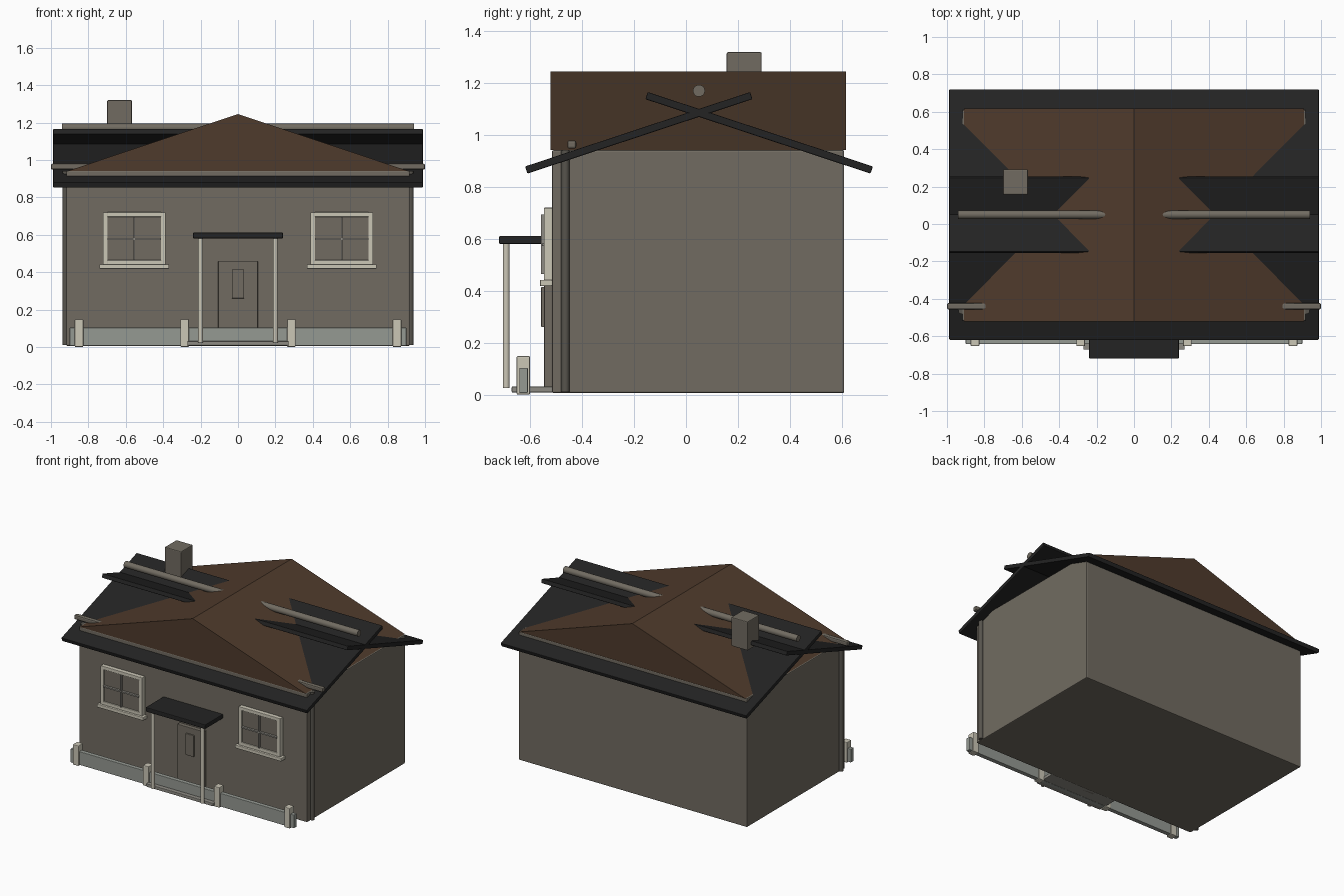
import bpy, bmesh, math

if "Cube" in bpy.data.objects:
    bpy.data.objects.remove(bpy.data.objects["Cube"])

def mat(name, r, g, b):
    m = bpy.data.materials.new(name)
    m.diffuse_color = (r, g, b, 1)
    m.use_nodes = True
    m.node_tree.nodes["Principled BSDF"].inputs["Base Color"].default_value = m.diffuse_color
    return m

WALL = mat("warm grey wall", .165, .148, .120)
PIPE = mat("dark grey pipe", .095, .088, .074)
BLACK = mat("black slate", .017, .017, .017)
BROWN = mat("brown roof", .078, .043, .025)
TRIM = mat("cream trim", .60, .57, .47)
PANEL = mat("pale fence grey", .30, .32, .29)
STONE = mat("step stone", .27, .26, .23)

def finish(bm, name, m, bevel=0):
    bmesh.ops.recalc_face_normals(bm, faces=bm.faces)
    me = bpy.data.meshes.new(name)
    bm.to_mesh(me)
    bm.free()
    me.materials.append(m)
    ob = bpy.data.objects.new(name, me)
    bpy.context.collection.objects.link(ob)
    if bevel:
        b = ob.modifiers.new("bevel", 'BEVEL')
        b.width, b.segments = bevel, 2
    return ob

def box(name, m, x, y, z, bevel=0.0):
    """Box from (min, max) ranges on each axis."""
    bm = bmesh.new()
    bmesh.ops.create_cube(bm, size=1)
    for v in bm.verts:
        v.co = [r[0] if c < 0 else r[1] for c, r in zip(v.co, (x, y, z))]
    return finish(bm, name, m, bevel)

def tube(name, m, centre, radius, length, axis='Z'):
    bm = bmesh.new()
    bmesh.ops.create_cone(bm, cap_ends=True, segments=20, radius1=radius, radius2=radius, depth=length)
    for f in bm.faces:
        f.smooth = len(f.verts) == 4
    for e in bm.edges:
        e.smooth = all(len(f.verts) == 4 for f in e.link_faces)
    ob = finish(bm, name, m)
    ob.location = centre
    if axis == 'X':
        ob.rotation_euler = (0, math.pi / 2, 0)
    return ob

# House body
box("house_walls", WALL, (-.918, .918), (-.517, .61), (.006, .942), .006)

# Gabled brown roof, ridge running front to back
bm = bmesh.new()
tri = [bm.verts.new((x, -.522, z)) for x, z in ((-.908, .942), (.908, .942), (0, 1.245))]
face = bm.faces.new(tri)
ext = bmesh.ops.extrude_face_region(bm, geom=[face])
for g in ext["geom"]:
    if isinstance(g, bmesh.types.BMVert):
        g.co.y = .617
if not face.is_valid:
    bm.faces.new(tri)
finish(bm, "gable_roof", BROWN)

# Two crossing black roof slabs, mirrored about y = .05
for s, name in ((1, "front_roof_slab"), (-1, "back_roof_slab")):
    ob = box(name, BLACK, (-.988, .988), (-.457, .457), (-.0145, .0145), .004)
    ob.location = (0, .05 - s * .232, 1.009)
    ob.rotation_euler = (s * math.radians(18.3), 0, 0)

# Ridge tube, gutter, chimney
tube("ridge_tube", WALL, (0, .05, 1.171), .023, 1.88, 'X')
box("gutter", WALL, (-1, 1), (-.457, -.423), (.948, .98), .008)
box("chimney", WALL, (-.70, -.567), (.157, .292), (1.11, 1.32), .006)

# Parts repeated left and right
for s, side in ((-1, "left"), (1, "right")):
    tube(side + "_downpipe", PIPE, (s * .923, -.465, .475), .016, .93)
    tube(side + "_porch_post", TRIM, (s * .2, -.693, .305), .013, .56)
    c = s * .555
    # Window: four frame bars, pane, glazing bars and sill
    for k in (-1, 1):
        xa = c + k * .155
        box(side + "_window_side", TRIM, (xa - .0125, xa + .0125), (-.548, -.515), (.44, .72), .003)
        zb = .58 + k * .128
        box(side + "_window_rail", TRIM, (c - .145, c + .145), (-.548, -.515), (zb - .0125, zb + .0125), .003)
    box(side + "_window_pane", WALL, (c - .145, c + .145), (-.54, -.515), (.45, .71))
    box(side + "_glazing_bar_upright", STONE, (c - .005, c + .005), (-.558, -.535), (.465, .695))
    box(side + "_glazing_bar_cross", STONE, (c - .143, c + .143), (-.556, -.535), (.573, .583))
    box(side + "_window_sill", TRIM, (c - .186, c + .186), (-.563, -.515), (.418, .442), .004)
    for p in (.285, .85):
        box(side + "_fence_post", TRIM, (s * p - .023, s * p + .023), (-.653, -.601), (0, .148), .005)

# Fence panel, door and porch
box("fence_panel", PANEL, (-.9, .9), (-.642, -.61), (.006, .103), .003)
box("door", WALL, (-.106, .106), (-.547, -.515), (.008, .46), .003)
box("door_pane", WALL, (-.033, .033), (-.558, -.54), (.26, .415), .003)
box("porch_step", STONE, (-.27, .27), (-.672, -.515), (.008, .031), .004)
box("porch_canopy", BLACK, (-.24, .24), (-.72, -.512), (.58, .612), .005)
